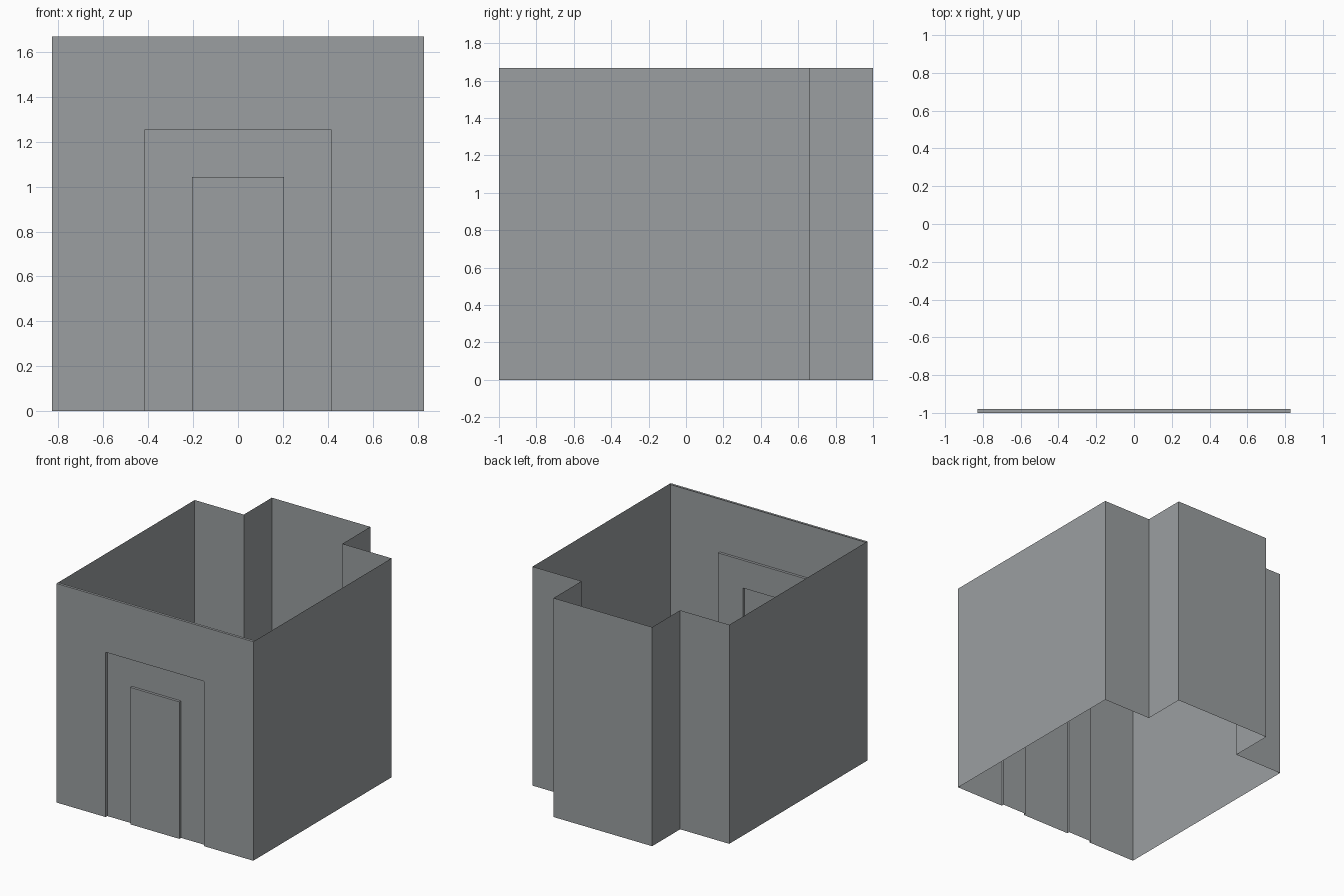
import bpy

if "Cube" in bpy.data.objects:
    bpy.data.objects.remove(bpy.data.objects["Cube"])

# Main dimensions
W, H = 0.829, 1.668          # half width and height of the building
FRONT, RECESS = -1.0, -0.98  # front wall plane and recessed plane
SURROUND = (0.415, 1.255)    # half width, height of the recessed surround
DOOR = (0.206, 1.043)        # half width, height of the door panel
BAY, BACK, BAY_BACK = 0.415, 0.663, 1.0

grey = bpy.data.materials.new("wall grey")
grey.diffuse_color = (0.328, 0.347, 0.356, 1)
grey.use_nodes = True
grey.node_tree.nodes["Principled BSDF"].inputs["Base Color"].default_value = grey.diffuse_color


def make(name, verts, faces):
    mesh = bpy.data.meshes.new(name)
    mesh.from_pydata(verts, [], faces)
    mesh.materials.append(grey)
    obj = bpy.data.objects.new(name, mesh)
    bpy.context.collection.objects.link(obj)
    return obj


def arch(size, y):
    """Square-headed opening outline, from floor to floor."""
    w, h = size
    return [(-w, y, 0), (-w, y, h), (w, y, h), (w, y, 0)]


def bridge(name, outer, inner):
    """Three faces joining two opening outlines."""
    return make(name, outer + inner,
                [(i + 1, i, i + 4, i + 5) for i in range(3)])


def walls(name, path):
    """Upright sheet walls following a plan path."""
    n = len(path)
    verts = [(x, y, z) for z in (0, H) for x, y in path]
    return make(name, verts,
                [(i, i + 1, i + 1 + n, i + n) for i in range(n - 1)])


# Front wall with stepped entrance
bridge("front_wall", arch((W, H), FRONT), arch(SURROUND, FRONT))
bridge("surround_reveal", arch(SURROUND, FRONT), arch(SURROUND, RECESS))
bridge("door_surround", arch(SURROUND, RECESS), arch(DOOR, RECESS))
bridge("door_edge", arch(DOOR, RECESS), arch(DOOR, FRONT))
make("door_panel", arch(DOOR, FRONT), [(3, 2, 1, 0)])

# Narrow lip along the top of the front wall
make("front_top_lip", [(-W, FRONT, H), (W, FRONT, H), (W, RECESS, H), (-W, RECESS, H)],
     [(0, 1, 2, 3)])

# Side walls, back wall and projecting rear bay
half = [(W, FRONT), (W, BACK), (BAY, BACK), (BAY, BAY_BACK)]
walls("side_and_back_walls", half + [(-x, y) for x, y in reversed(half)])
